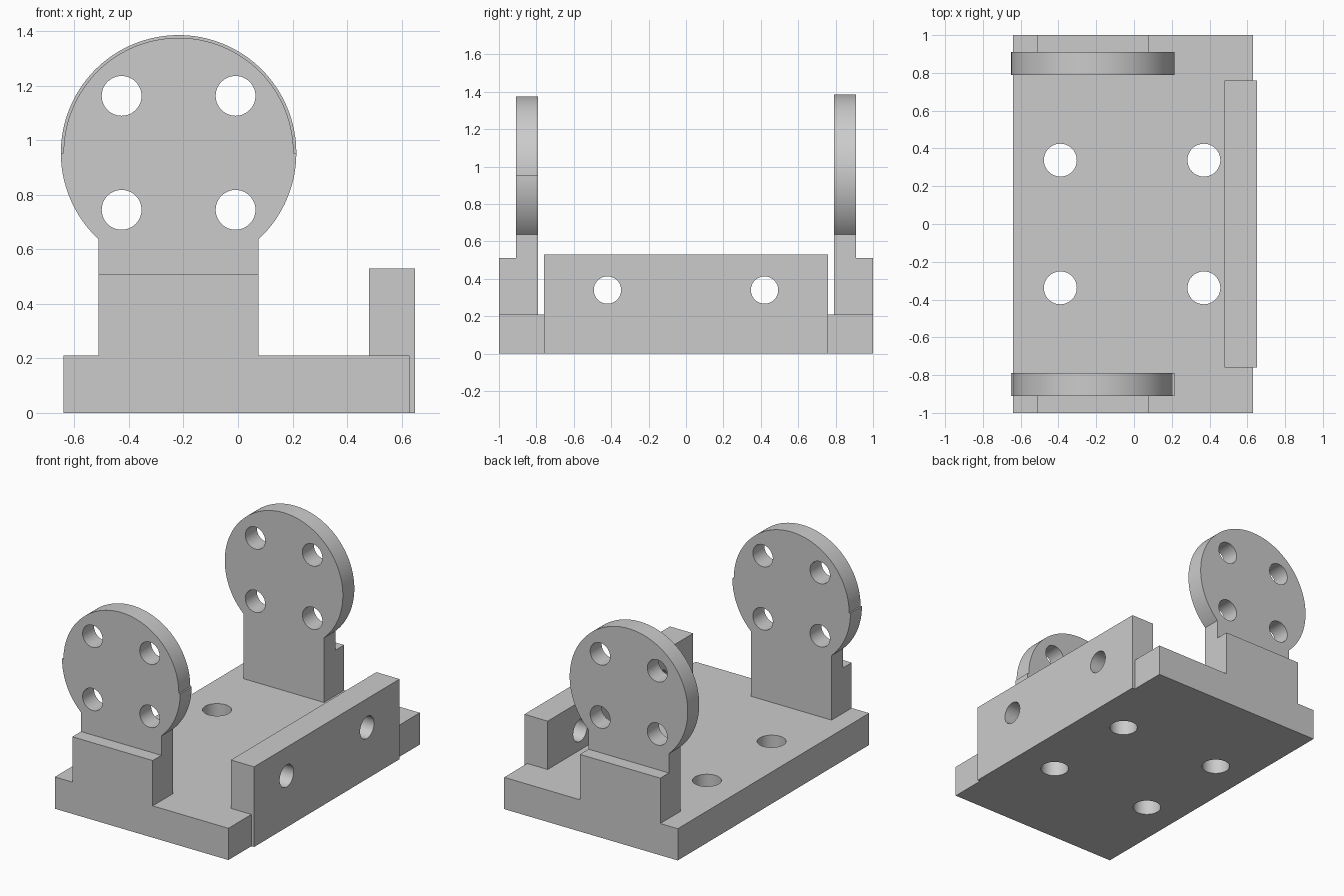
import bpy, bmesh
from math import asin, cos, sin, pi
from mathutils import Matrix, Vector

if "Cube" in bpy.data.objects:
    bpy.data.objects.remove(bpy.data.objects["Cube"], do_unlink=True)

GREY = (0.6, 0.6, 0.6, 1)
grey = bpy.data.materials.new("light_grey")
grey.use_nodes = True
grey.diffuse_color = GREY
grey.node_tree.nodes["Principled BSDF"].inputs["Base Color"].default_value = GREY


def add_object(name, bm):
    bmesh.ops.recalc_face_normals(bm, faces=bm.faces)
    mesh = bpy.data.meshes.new(name)
    bm.to_mesh(mesh)
    bm.free()
    mesh.materials.append(grey)
    obj = bpy.data.objects.new(name, mesh)
    bpy.context.collection.objects.link(obj)
    return obj


def extrude_xz(name, outline, y0, y1):
    """Solid made from an x-z outline, running from y0 to y1."""
    bm = bmesh.new()
    face = bm.faces.new([bm.verts.new((x, y0, z)) for x, z in outline])
    new = bmesh.ops.extrude_face_region(bm, geom=[face])["geom"]
    verts = [v for v in new if isinstance(v, bmesh.types.BMVert)]
    bmesh.ops.translate(bm, verts=verts, vec=(0, y1 - y0, 0))
    return add_object(name, bm)


def rect(x0, x1, z0, z1):
    return [(x0, z0), (x1, z0), (x1, z1), (x0, z1)]


def drill(obj, centres, radius, axis):
    """Cut round through holes along the given axis."""
    bm = bmesh.new()
    turn = Vector((0, 0, 1)).rotation_difference(Vector(axis)).to_matrix().to_4x4()
    for c in centres:
        bmesh.ops.create_cone(bm, cap_ends=True, segments=48, radius1=radius,
                              radius2=radius, depth=0.6,
                              matrix=Matrix.Translation(c) @ turn)
    cutter = add_object("hole_cutter", bm)
    cutter.hide_render = True
    mod = obj.modifiers.new("holes", "BOOLEAN")
    mod.operation, mod.solver, mod.object = "DIFFERENCE", "EXACT", cutter
    select(obj)
    bpy.ops.object.modifier_apply(modifier=mod.name)
    bpy.data.objects.remove(cutter, do_unlink=True)
    bpy.ops.object.shade_smooth_by_angle(angle=pi / 6)


def select(obj):
    bpy.ops.object.select_all(action="DESELECT")
    obj.select_set(True)
    bpy.context.view_layer.objects.active = obj


# Base plate with four mounting holes
BASE_TOP = 0.21
base = extrude_xz("base_plate", rect(-0.64, 0.63, 0, BASE_TOP), -1, 1)
drill(base, [(x, y, 0.1) for x in (-0.39, 0.37) for y in (-0.338, 0.338)],
      0.087, (0, 0, 1))

# Side rail, overhanging the base edge down to the ground
rail = extrude_xz("side_rail", [(0.48, BASE_TOP), (0.63, BASE_TOP), (0.63, 0),
                                (0.65, 0), (0.65, 0.53), (0.48, 0.53)], -0.76, 0.76)
drill(rail, [(0.565, y, 0.34) for y in (-0.42, 0.42)], 0.073, (1, 0, 0))

# Round-headed uprights, each with a foot block on its outer side
CX, CZ, R = -0.218, 0.954, 0.432
HALF = 0.294


def arc(start, end, radius, steps):
    angles = [start + (end - start) * i / steps for i in range(steps + 1)]
    return [(CX + radius * cos(a), CZ + radius * sin(a)) for a in angles]


def upright(name, side, top_radius):
    neck = asin(HALF / R) - pi / 2
    outline = [(CX - HALF, BASE_TOP), (CX + HALF, BASE_TOP)]
    outline += arc(neck, 0, R, 20)
    top = arc(0, pi, top_radius, 64)
    outline += top if top_radius < R else top[1:-1]
    outline += arc(pi, pi - neck, R, 20)
    plate = extrude_xz(name + "_upright", outline, side * 0.79, side * 0.91)
    drill(plate, [(CX + dx, side * 0.85, CZ + dz)
                  for dx in (-0.209, 0.209) for dz in (-0.209, 0.209)],
          0.073, (0, 1, 0))
    extrude_xz(name + "_foot_block", rect(CX - HALF, CX + HALF, BASE_TOP, 0.51),
               side * 0.91, side)


upright("front", -1, R - 0.01)   # upper half is slightly smaller
upright("back", 1, R)
